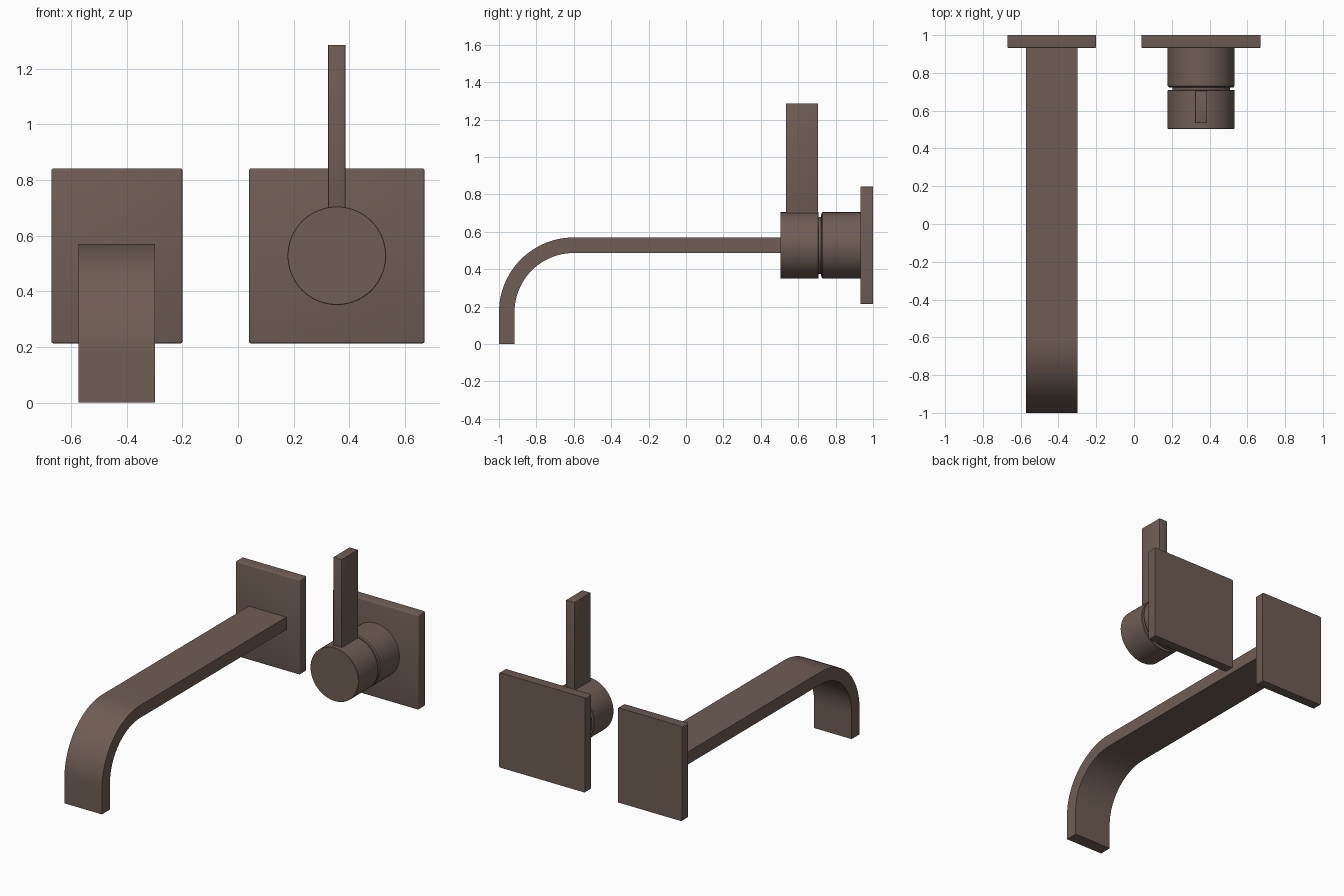
import bpy, bmesh, math

if "Cube" in bpy.data.objects:
    bpy.data.objects.remove(bpy.data.objects["Cube"])

mat = bpy.data.materials.new("brushed_bronze")
mat.diffuse_color = (0.16, 0.11, 0.09, 1)
mat.use_nodes = True
mat.node_tree.nodes["Principled BSDF"].inputs["Base Color"].default_value = mat.diffuse_color


def finish(name, bm):
    bmesh.ops.recalc_face_normals(bm, faces=bm.faces)
    me = bpy.data.meshes.new(name)
    bm.to_mesh(me)
    bm.free()
    ob = bpy.data.objects.new(name, me)
    bpy.context.collection.objects.link(ob)
    me.materials.append(mat)
    bpy.ops.object.select_all(action='DESELECT')
    ob.select_set(True)
    bpy.context.view_layer.objects.active = ob
    bpy.ops.object.shade_smooth_by_angle(angle=math.radians(30))
    return ob


def box(name, lo, hi, bevel=0.0, keep_back=False):
    bm = bmesh.new()
    bmesh.ops.create_cube(bm, size=1)
    for v in bm.verts:
        v.co = [(a + b) / 2 + c * (b - a) for a, b, c in zip(lo, hi, v.co)]
    if bevel:
        # the wall side stays sharp
        edges = [e for e in bm.edges
                 if not (keep_back and all(v.co.y > hi[1] - 1e-4 for v in e.verts))]
        bmesh.ops.bevel(bm, geom=edges, offset=bevel, segments=3,
                        profile=0.5, affect='EDGES')
    return finish(name, bm)


def lathe(name, profile, x, z, sides=64):
    # closed (radius, y) profile turned around a y-parallel axis
    bm = bmesh.new()
    rings = [[bm.verts.new((x + r * math.cos(a), y, z + r * math.sin(a)))
              for a in (2 * math.pi * i / sides for i in range(sides))]
             for r, y in profile]
    for p, q in zip(rings, rings[1:]):
        for i in range(sides):
            j = (i + 1) % sides
            bm.faces.new((p[i], p[j], q[j], q[i]))
    bm.faces.new(rings[0])
    bm.faces.new(rings[-1])
    return finish(name, bm)


# Wall plates
box("spout_plate", (-0.67, 0.932, 0.213), (-0.20, 1.0, 0.842), 0.007, True)
box("handle_plate", (0.04, 0.932, 0.213), (0.67, 1.0, 0.842), 0.007, True)

# Spout: flat bar bent down at the front, swept as side outline pairs
bm = bmesh.new()
outer, inner, cy, cz = 0.40, 0.317, -0.60, 0.17
pairs = [((0.935, cz + outer), (0.935, cz + inner))]
for i in range(25):
    a = math.pi / 2 * (1 + i / 24)
    pairs.append(tuple((cy + r * math.cos(a), cz + r * math.sin(a)) for r in (outer, inner)))
pairs.append(((cy - outer, 0), (cy - inner, 0)))
sections = [[bm.verts.new((x, y, z)) for x, (y, z) in
             ((-0.573, o), (-0.298, o), (-0.298, n), (-0.573, n))] for o, n in pairs]
for p, q in zip(sections, sections[1:]):
    for i in range(4):
        j = (i + 1) % 4
        bm.faces.new((p[i], p[j], q[j], q[i]))
bm.faces.new(sections[0])
bm.faces.new(sections[-1])
finish("spout", bm)

# Valve body: fixed base, recessed neck, turning knob
X, Z, R = 0.355, 0.528, 0.177
lathe("valve_base", [(R - 0.02, 0.722), (R - 0.006, 0.724), (R, 0.731), (R, 0.935)], X, Z)
lathe("valve_neck", [(R - 0.025, 0.70), (R - 0.025, 0.735)], X, Z)
lathe("valve_knob", [(R - 0.002, 0.504), (R, 0.506), (R, 0.707), (R - 0.002, 0.709)], X, Z)

# Lever
box("lever", (X - 0.031, 0.535, 0.66), (X + 0.031, 0.706, 1.286), 0.002)
